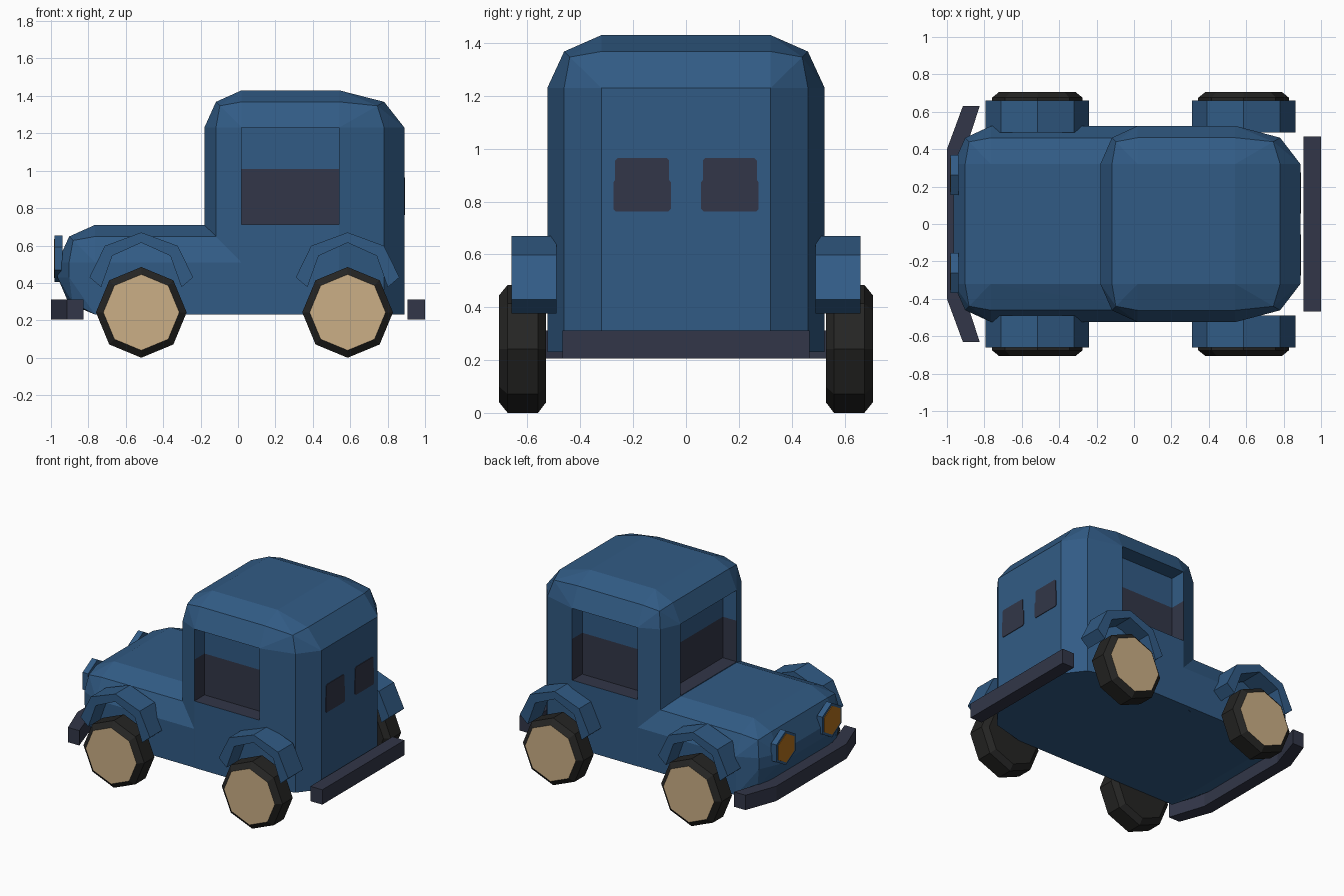
import bpy, bmesh, math
from mathutils import Vector

if "Cube" in bpy.data.objects:
    bpy.data.objects.remove(bpy.data.objects["Cube"])


def mat(name, rgb):
    m = bpy.data.materials.new(name)
    m.diffuse_color = (*rgb, 1)
    m.use_nodes = True
    m.node_tree.nodes["Principled BSDF"].inputs["Base Color"].default_value = m.diffuse_color
    return m


BLUE = mat("blue paint", (0.031, 0.105, 0.235))
DARK = mat("dark trim", (0.032, 0.037, 0.065))
TYRE = mat("black rubber", (0.018, 0.018, 0.017))
TAN = mat("tan hub", (0.60, 0.43, 0.24))
AMBER = mat("amber lamp", (0.45, 0.16, 0.012))


def finish(name, bm, *mats):
    bmesh.ops.recalc_face_normals(bm, faces=bm.faces)
    me = bpy.data.meshes.new(name)
    bm.to_mesh(me)
    bm.free()
    for m in mats:
        me.materials.append(m)
    ob = bpy.data.objects.new(name, me)
    bpy.context.collection.objects.link(ob)
    return ob


def hull(name, pts):
    bm = bmesh.new()
    for p in pts:
        bm.verts.new(p)
    bmesh.ops.convex_hull(bm, input=bm.verts)
    loose = [v for v in bm.verts if not v.link_faces]
    bmesh.ops.delete(bm, geom=loose, context='VERTS')
    bmesh.ops.dissolve_limit(bm, angle_limit=0.01, verts=bm.verts, edges=bm.edges)
    return finish(name, bm, BLUE)


def prism(name, pts, axis, a, b, m):
    """Extrude a 2D outline along x, y or z from a to b."""
    def at(p, t):
        return {'x': (t, *p), 'y': (p[0], t, p[1]), 'z': (*p, t)}[axis]
    bm = bmesh.new()
    lo = [bm.verts.new(at(p, a)) for p in pts]
    hi = [bm.verts.new(at(p, b)) for p in pts]
    bm.faces.new(lo)
    bm.faces.new(hi)
    n = len(pts)
    for i in range(n):
        j = (i + 1) % n
        bm.faces.new((lo[i], lo[j], hi[j], hi[i]))
    return finish(name, bm, m)


def rect(x0, x1, y0, y1):
    return [(x0, y0), (x1, y0), (x1, y1), (x0, y1)]


# Rounded corner: points of a coarse octant, in units of the corner radii
K, C = 0.69, 0.585
OCTANT = [(1, 0, 0), (K, K, 0), (0, 1, 0), (K, 0, K), (0, K, K), (C, C, C), (0, 0, 1)]
PLAN = OCTANT[:3]

# Cab: rounded roof and upright corners, flat floor
cab_pts = []
for cx, rx in ((0.54, 0.35), (0.02, -0.20)):
    for s in (-1, 1):
        cab_pts += [(cx + rx * a, s * (0.32 + 0.205 * b), 1.23 + 0.20 * c) for a, b, c in OCTANT]
        cab_pts += [(cx + rx * a, s * (0.32 + 0.205 * b), 0.23) for a, b, c in PLAN]
body = hull("body", cab_pts)

# Hood: rounded nose and top edges, runs back into the cab
hood_pts = []
for s in (-1, 1):
    hood_pts += [(-0.765 - 0.20 * a, s * (0.32 + 0.204 * b), 0.51 + 0.20 * c) for a, b, c in OCTANT]
    hood_pts += [(-0.765 - 0.20 * a, s * (0.32 + 0.204 * b), 0.43) for a, b, c in PLAN]
    hood_pts += [(-0.905, s * 0.32, 0.29), (-0.885, s * 0.45, 0.295), (-0.765, s * 0.524, 0.231)]
    hood_pts += [(0.1, s * y, z) for y, z in ((0.524, 0.231), (0.524, 0.51), (0.46, 0.65), (0.32, 0.71))]
hood = hull("hood", hood_pts)

# Window recesses cut into the cab
cutters = [prism("windscreen_cutter", rect(-0.4, -0.07, -0.32, 0.32), 'z', 0.715, 1.23, BLUE)]
for s in (-1, 1):
    cutters.append(prism("side_window_cutter", rect(0.02, 0.54, *sorted((s * 0.41, s * 0.7))),
                         'z', 0.712, 1.23, BLUE))
for ob, op in [(hood, 'UNION')] + [(c, 'DIFFERENCE') for c in cutters]:
    ob.hide_render = True
    md = body.modifiers.new("join", 'BOOLEAN')
    md.operation, md.solver, md.object = op, 'EXACT', ob
dg = bpy.context.evaluated_depsgraph_get()
bm = bmesh.new()
bm.from_mesh(bpy.data.meshes.new_from_object(body.evaluated_get(dg)))
for ob in [body, hood] + cutters:
    bpy.data.objects.remove(ob)

# Lower part of each recess is dark
bmesh.ops.bisect_plane(bm, geom=bm.verts[:] + bm.edges[:] + bm.faces[:], dist=1e-5,
                       plane_co=(0, 0, 1.01), plane_no=(0, 0, 1))
for f in bm.faces:
    x, y, z = f.calc_center_median()
    y = abs(y)
    side = 0.01 < x < 0.55 and y < 0.52
    front = -0.17 < x < 0 and y < 0.33
    f.material_index = int((side or front) and 0.70 < z < 1.01)
finish("body", bm, BLUE, DARK)

# Rear windows
for s in (-1, 1):
    half = [(0.10, 0.763), (0.109, 0.772), (0.109, 0.872), (0.102, 0.882), (0.102, 0.955), (0.094, 0.964)]
    out = [(s * 0.166 + y, z) for y, z in half] + [(s * 0.166 - y, z) for y, z in reversed(half)]
    prism("rear_window", out, 'x', 0.886, 0.894, DARK)

# Wheels: eight-sided tyres with a tan outer face
def wheel(cx, s):
    bm = bmesh.new()
    rings = []
    for y, r in ((0.53, 0.203), (0.56, 0.2425), (0.675, 0.2425), (0.707, 0.203)):
        rings.append([bm.verts.new((cx + r * math.sin(i * math.pi / 4), s * y,
                                    0.2425 + r * math.cos(i * math.pi / 4))) for i in range(8)])
    for a, b in zip(rings, rings[1:]):
        for i in range(8):
            j = (i + 1) % 8
            bm.faces.new((a[i], a[j], b[j], b[i]))
    bm.faces.new(rings[0])
    bm.faces.new(rings[-1]).material_index = 1
    finish("wheel", bm, TYRE, TAN)


# Fenders: arched strips over the wheels
OUTER = [(-0.277, 0.43), (-0.195, 0.598), (0, 0.67), (0.195, 0.598), (0.277, 0.43)]
INNER = [(0.215, 0.377), (0.155, 0.545), (0, 0.615), (-0.155, 0.545), (-0.215, 0.377)]
for cx in (-0.517, 0.586):
    for s in (-1, 1):
        wheel(cx, s)
        prism("fender", [(cx + x, z) for x, z in OUTER + INNER], 'y', s * 0.49, s * 0.66, BLUE)

# Bumpers
front = [(-0.91, -0.37), (-0.825, -0.63), (-0.915, -0.63), (-1.0, -0.40)]
prism("front_bumper", front + [(x, -y) for x, y in reversed(front)], 'z', 0.205, 0.312, DARK)
prism("rear_bumper", rect(0.905, 1.0, -0.468, 0.468), 'z', 0.205, 0.312, DARK)

# Headlights: hexagons with an amber lens
for s in (-1, 1):
    def hexagon(r):
        return [(s * 0.262 + r * math.sin(i * math.pi / 3), 0.53 + r * math.cos(i * math.pi / 3))
                for i in range(6)]
    prism("headlight", hexagon(0.124), 'x', -0.98, -0.937, BLUE)
    prism("headlight_lens", hexagon(0.104), 'x', -0.984, -0.978, AMBER)
